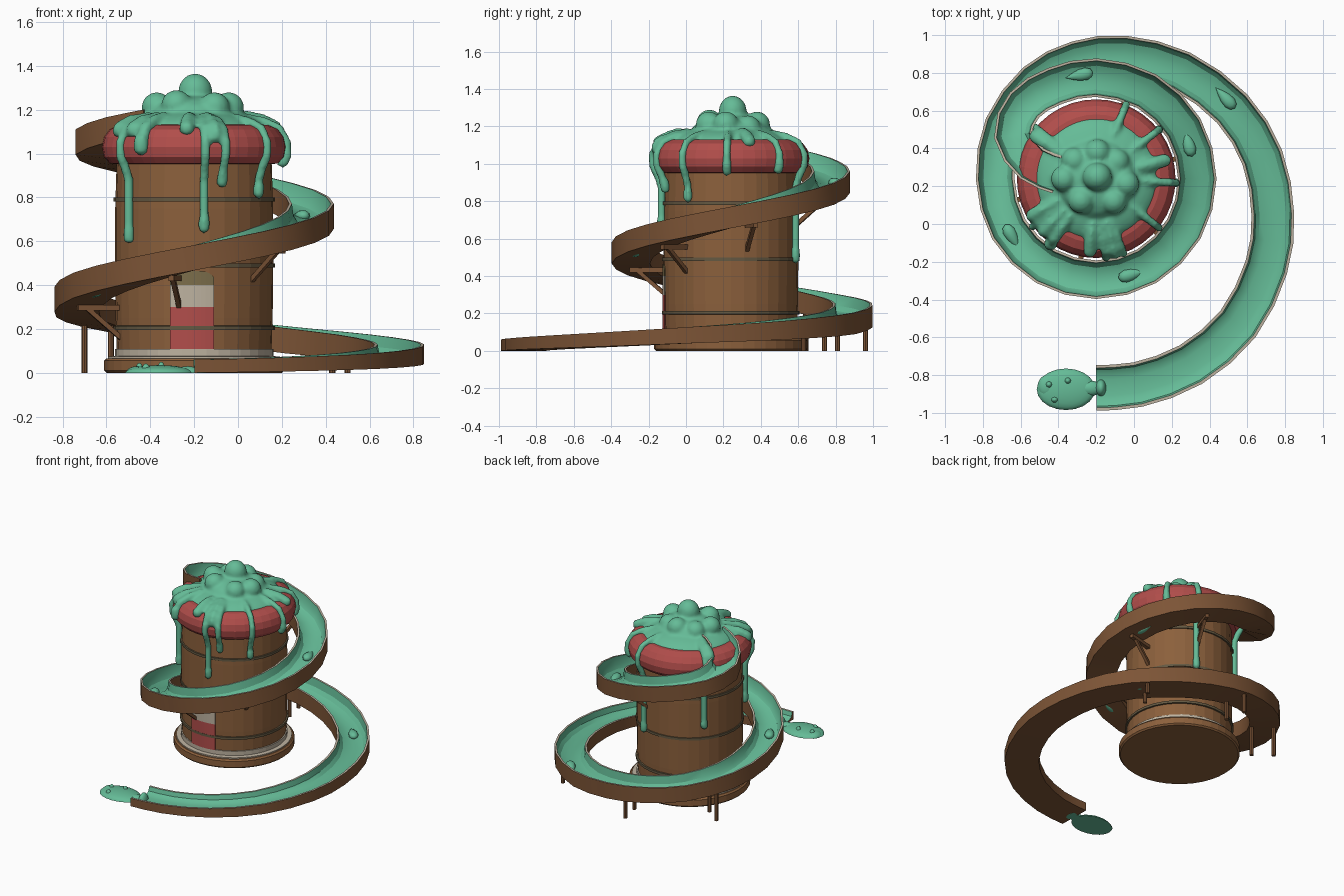
import bpy, bmesh, math
from math import sin, cos, radians, pi
from mathutils import Vector, Matrix

if "Cube" in bpy.data.objects:
    bpy.data.objects.remove(bpy.data.objects["Cube"])

TOWER = Vector((-0.2, 0.24, 0))


def material(name, rgb):
    m = bpy.data.materials.new(name)
    m.use_nodes = True
    m.diffuse_color = (*rgb, 1)
    m.node_tree.nodes["Principled BSDF"].inputs["Base Color"].default_value = (*rgb, 1)
    return m


SLIME = material("slime green", (0.13, 0.5, 0.31))
WOOD = material("barrel wood", (0.26, 0.117, 0.045))
PLANK = material("slide wood", (0.205, 0.09, 0.037))
RED = material("red", (0.44, 0.075, 0.07))
BEIGE = material("beige", (0.51, 0.445, 0.35))
HOOP = material("hoop metal", (0.127, 0.098, 0.054))
OLIVE = material("olive arch", (0.2, 0.155, 0.07))


def finish(name, bm, *mats, angle=None):
    bmesh.ops.recalc_face_normals(bm, faces=bm.faces)
    me = bpy.data.meshes.new(name)
    bm.to_mesh(me)
    bm.free()
    ob = bpy.data.objects.new(name, me)
    bpy.context.collection.objects.link(ob)
    for m in mats:
        me.materials.append(m)
    if angle:
        bpy.ops.object.select_all(action='DESELECT')
        ob.select_set(True)
        bpy.context.view_layer.objects.active = ob
        bpy.ops.object.shade_smooth_by_angle(angle=radians(angle))
    return ob


def lathe(name, profile, mat, sides=32):
    """Closed solid turned about the tower axis from (radius, height) points."""
    bm = bmesh.new()
    rings = [[bm.verts.new(TOWER + Vector((r * cos(2 * pi * i / sides), r * sin(2 * pi * i / sides), z)))
              for i in range(sides)] for r, z in profile]
    for a, b in zip(rings, rings[1:]):
        for i in range(sides):
            j = (i + 1) % sides
            bm.faces.new((a[i], a[j], b[j], b[i]))
    bm.faces.new(rings[0])
    bm.faces.new(rings[-1])
    return finish(name, bm, mat)


def ball(bm, centre, size, level=2):
    s = Matrix.Diagonal((*size, 1))
    return bmesh.ops.create_icosphere(bm, subdivisions=level, radius=1,
                                      matrix=Matrix.Translation(centre) @ s)["verts"]


def beam(name, a, b, width, mat, sides=4):
    a, b = Vector(a), Vector(b)
    bm = bmesh.new()
    rot = (b - a).to_track_quat('Z', 'Y').to_matrix().to_4x4()
    spin = Matrix.Rotation(pi / 4, 4, 'Z')
    bmesh.ops.create_cone(bm, cap_ends=True, segments=sides, radius1=width, radius2=width,
                          depth=(b - a).length, matrix=Matrix.Translation((a + b) / 2) @ rot @ spin)
    return finish(name, bm, mat)


def around(angle, r, z):
    return TOWER + Vector((r * cos(radians(angle)), r * sin(radians(angle)), z))


# Tower: base, skirting, barrel, hoops and padded cap
lathe("base", [(0.4, 0), (0.41, 0.01), (0.41, 0.055), (0.4, 0.066)], WOOD, 40)
lathe("base_trim", [(0.392, 0.06), (0.392, 0.074), (0.361, 0.076), (0.361, 0.108)], BEIGE, 40)
lathe("barrel", [(0.352, 0.08), (0.358, 0.25), (0.361, 0.5), (0.36, 0.75), (0.353, 0.98)], WOOD)
for z in (0.205, 0.49, 0.79):
    lathe("barrel_hoop", [(0.35, z - 0.01), (0.368, z - 0.009), (0.368, z + 0.009), (0.35, z + 0.01)], HOOP)
lathe("cap", [(0.34, 0.95), (0.385, 0.955), (0.412, 0.985), (0.42, 1.03), (0.41, 1.075),
              (0.385, 1.11), (0.34, 1.13), (0.25, 1.135)], RED, 40)


# Doorway: curved plates on the front of the barrel
def door_plate(name, z0, z1, mat, arch=0.0):
    bm = bmesh.new()
    cols = []
    for i in range(11):
        t = i / 5 - 1
        top = z1 - arch * t ** 4
        cols.append([bm.verts.new(around(-91.5 + 16 * t, r, z))
                     for r, z in ((0.36, z0), (0.366, z0), (0.366, top), (0.36, top))])
    for a, b in zip(cols, cols[1:]):
        for k in range(4):
            bm.faces.new((a[k], a[k - 1], b[k - 1], b[k]))
    bm.faces.new(cols[0])
    bm.faces.new(cols[-1])
    finish(name, bm, mat)


door_plate("door", 0.108, 0.3, RED)
door_plate("door_opening", 0.3, 0.4, BEIGE)
door_plate("door_arch", 0.4, 0.465, OLIVE, 0.03)

# Slide path: lead-in, one turn about the tower, then a widening run to the ground
path = [(-0.4, 0.26, 1.2), (-0.54, 0.32, 1.165), (-0.64, 0.47, 1.11), (-0.58, 0.63, 1.055), (-0.42, 0.73, 1.01)]
for step in range(10):
    a = 90 - 30 * step
    path.append(tuple(around(a, 0.535, 0.96 - 0.0021 * (90 - a))))
path += [(-0.69, 0.52, 0.345), (-0.52, 0.75, 0.3), (-0.3, 0.865, 0.27), (-0.05, 0.89, 0.24),
         (0.25, 0.81, 0.205), (0.52, 0.61, 0.175), (0.68, 0.35, 0.15), (0.735, 0.05, 0.13),
         (0.7, -0.23, 0.11), (0.55, -0.53, 0.09), (0.3, -0.745, 0.075), (0.02, -0.85, 0.065), (-0.2, -0.867, 0.06)]
path = [Vector(p) for p in path]
track = []
for i in range(len(path) - 1):
    p0, p1, p2 = path[max(i - 1, 0)], path[i], path[i + 1]
    p3 = path[min(i + 2, len(path) - 1)]
    for t in (0, 0.5):
        track.append(0.5 * (2 * p1 + (p2 - p0) * t + (2 * p0 - 5 * p1 + 4 * p2 - p3) * t ** 2
                            + (3 * p1 - p0 - 3 * p2 + p3) * t ** 3))
track.append(path[-1])


def wall(top):
    return min(0.115, 0.036 + 0.4 * top)


def heading(i):
    d = track[min(i + 1, len(track) - 1)] - track[max(i - 1, 0)]
    d.z = 0
    return d.normalized()


def nearest(x, y, low=False):
    ids = [i for i, p in enumerate(track) if not low or p.z < 0.4]
    return min(ids, key=lambda i: (track[i].xy - Vector((x, y))).length)


# Slide: trough section of (side offset, height share), swept along the path
half = [(1, 0), (1, 1), (0.87, 1), (0.8, 0.5), (0.62, 0.27), (0.35, 0.17)]
section = half + [(0, 0.14)] + [(-u, v) for u, v in reversed(half)]
bm = bmesh.new()
rings = []
for i, p in enumerate(track):
    d, h = heading(i), wall(p.z)
    side = Vector((d.y, -d.x, 0))
    w = 0.102 + 0.02 * max(0, (i / len(track) - 0.55) / 0.45)
    rings.append([bm.verts.new(p + side * (u * w) + Vector((0, 0, (v - 1) * h))) for u, v in section])
n = len(section)
for a, b in zip(rings, rings[1:]):
    for k in range(n):
        j = (k + 1) % n
        f = bm.faces.new((a[k], a[j], b[j], b[k]))
        f.material_index = 0 if k in (0, n - 2, n - 1) else 1 if k in (1, n - 3) else 2
for end in (rings[0], rings[-1]):
    bm.faces.new(end)
finish("slide", bm, PLANK, BEIGE, SLIME, angle=28)

# Brackets holding the upper turn to the barrel
for a in (70, 14, -42, -101, -165):
    end = around(a, 0.52, 0)
    p = track[nearest(end.x, end.y)]
    z = 0.845 - 0.0021 * (90 - a) - 0.012
    beam("bracket_arm", around(a, 0.34, z), around(a, 0.55, z), 0.018, PLANK)
    beam("bracket_strut", around(a, 0.51, z), around(a, 0.345, z - 0.14), 0.015, PLANK)

# Posts under the lower run
for x, y in ((-0.7, 0.64), (-0.58, 0.55), (-0.17, 0.96), (-0.14, 0.81), (0.5, 0.74), (0.43, 0.63)):
    p = track[nearest(x, y, True)]
    beam("slide_post", (x, y, 0), (x, y, p.z - wall(p.z) + 0.01), 0.014, PLANK, 8)

# Teardrops lying in the trough, pointed end uphill
for x, y in ((-0.28, 0.79), (0.29, 0.42), (-0.02, -0.27), (-0.65, -0.06), (0.49, 0.66)):
    i = nearest(x, y)
    d, p = heading(i), track[i]
    bm = bmesh.new()
    bmesh.ops.create_uvsphere(bm, u_segments=12, v_segments=8, radius=1)
    for v in bm.verts:
        taper = 0.5 + 0.5 * v.co.x
        v.co = (v.co.x * 0.075 - 0.01, v.co.y * 0.045 * taper ** 0.6, v.co.z * 0.035 * taper ** 0.6)
    bm.transform(Matrix.Translation((x, y, p.z - wall(p.z) * 0.75)) @ Matrix.Rotation(math.atan2(d.y, d.x), 4, 'Z'))
    finish("teardrop", bm, SLIME, angle=60)


def melt(name, bm, voxel):
    """Fuse overlapping balls into one smooth blob."""
    ob = finish(name, bm, SLIME)
    rm = ob.modifiers.new("fuse", 'REMESH')
    rm.mode, rm.voxel_size, rm.use_smooth_shade = 'VOXEL', voxel, True
    sm = ob.modifiers.new("soften", 'SMOOTH')
    sm.factor, sm.iterations = 0.5, 3


# Slime heap on the cap, with lumps and drips
bm = bmesh.new()
ball(bm, TOWER + Vector((0, 0, 1.1)), (0.33, 0.33, 0.11), 4)
ball(bm, TOWER + Vector((0, 0, 1.17)), (0.21, 0.21, 0.1), 3)
ball(bm, TOWER + Vector((0.005, 0.01, 1.28)), (0.078, 0.075, 0.085), 3)
for a, r, z in ((180, 0.17, 1.21), (235, 0.14, 1.22), (308, 0.15, 1.21), (350, 0.16, 1.21),
                (40, 0.14, 1.19), (88, 0.14, 1.21), (140, 0.15, 1.2)):
    ball(bm, around(a, r, z), (0.07, 0.07, 0.07), 3)

hang = [(0.24, 1.16), (0.32, 1.145), (0.385, 1.115), (0.422, 1.05), (0.42, 0.99), (0.395, 0.94), (0.374, 0.88), (0.372, 0.3)]


def drip(angle, low, size):
    for (r0, z0), (r1, z1) in zip(hang, hang[1:]):
        steps = max(2, round(math.hypot(r1 - r0, z1 - z0) / 0.012))
        for s in range(steps):
            z = z0 + (z1 - z0) * s / steps
            r = r0 + (r1 - r0) * s / steps
            if z < low:
                return
            bulb = 1.2 if z < low + 0.045 else 1
            ball(bm, around(angle, r, z), (size * bulb,) * 3, 1)


for angle, low in ((217, 0.61), (-83, 0.66), (-70, 0.86), (-38, 0.81), (-3, 0.96),
                   (38, 0.97), (68, 0.49), (140, 0.58)):
    drip(angle, low, 0.025)
for angle, low in ((235, 1.02), (225, 1.1), (210, 1.1), (-95, 1.11), (-76, 1.08), (15, 1.12), (145, 1.1)):
    drip(angle, low, 0.034)
melt("slime_heap", bm, 0.012)

# Puddle at the foot of the slide
bm = bmesh.new()
for x, y, sx, sy, sz in ((-0.36, -0.875, 0.155, 0.11, 0.035), (-0.23, -0.87, 0.06, 0.04, 0.03),
                         (-0.175, -0.868, 0.028, 0.045, 0.06), (-0.46, -0.86, 0.05, 0.06, 0.03),
                         (-0.45, -0.85, 0.02, 0.02, 0.045), (-0.35, -0.83, 0.02, 0.02, 0.05),
                         (-0.42, -0.93, 0.022, 0.018, 0.042)):
    for v in ball(bm, (x, y, 0), (sx, sy, sz), 3):
        v.co.z = max(v.co.z, 0)
finish("puddle", bm, SLIME, angle=50)
